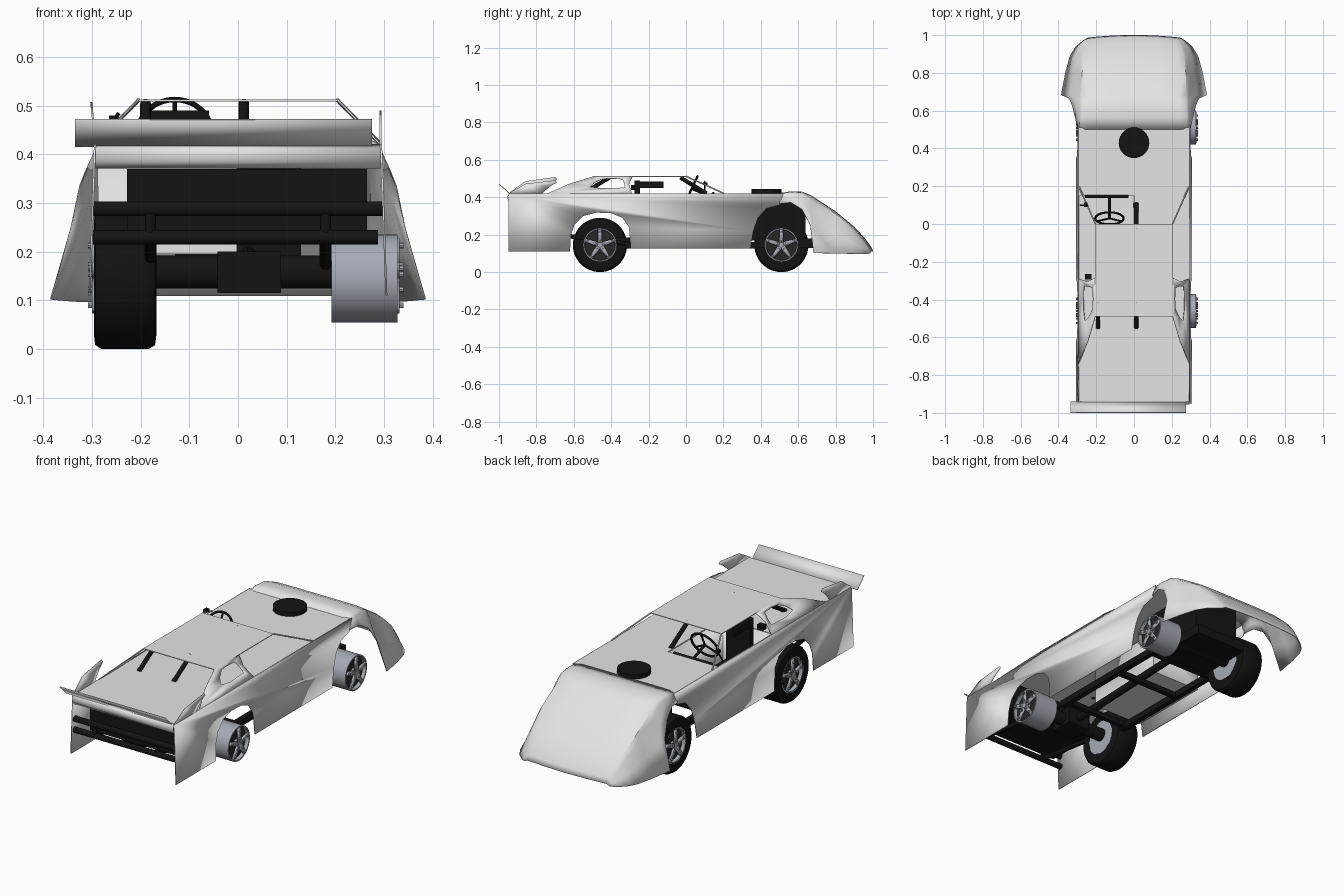
import bpy, bmesh, math
from mathutils import Vector

cube = bpy.data.objects.get("Cube")
if cube:
    bpy.data.objects.remove(cube)


def material(name, rgb):
    m = bpy.data.materials.new(name)
    m.use_nodes = True
    m.diffuse_color = (*rgb, 1)
    m.node_tree.nodes["Principled BSDF"].inputs["Base Color"].default_value = (*rgb, 1)
    return m


WHITE = material("body_white", (0.78, 0.78, 0.78))
BLACK = material("satin_black", (0.007, 0.007, 0.007))
RUBBER = material("tyre_rubber", (0.006, 0.006, 0.006))
STEEL = material("wheel_grey", (0.38, 0.41, 0.46))
DISC = material("dark_disc", (0.02, 0.02, 0.02))


def finish(name, bm, mat, thick=0, angle=35, fix=True):
    if fix:
        bmesh.ops.recalc_face_normals(bm, faces=bm.faces)
    me = bpy.data.meshes.new(name)
    bm.to_mesh(me)
    bm.free()
    ob = bpy.data.objects.new(name, me)
    bpy.context.collection.objects.link(ob)
    me.materials.append(mat)
    if thick:
        s = ob.modifiers.new("sheet", "SOLIDIFY")
        s.thickness, s.offset = thick, 0
    bpy.ops.object.select_all(action="DESELECT")
    ob.select_set(True)
    bpy.context.view_layer.objects.active = ob
    bpy.ops.object.shade_smooth_by_angle(angle=math.radians(angle))
    return ob


def box(name, lo, hi, mat):
    bm = bmesh.new()
    bmesh.ops.create_cube(bm, size=1)
    for v in bm.verts:
        v.co = [a + (b - a) * (c + 0.5) for a, b, c in zip(lo, hi, v.co)]
    return finish(name, bm, mat)


def rod(name, a, b, r, mat, seg=12):
    a, b = Vector(a), Vector(b)
    bm = bmesh.new()
    bmesh.ops.create_cone(bm, cap_ends=True, segments=seg, radius1=r, radius2=r, depth=(b - a).length)
    bm.transform((b - a).to_track_quat("Z", "Y").to_matrix().to_4x4())
    bmesh.ops.translate(bm, verts=bm.verts, vec=(a + b) / 2)
    return finish(name, bm, mat)


def sheet(name, points, mat, thick=0.004):
    bm = bmesh.new()
    bm.faces.new([bm.verts.new(p) for p in points])
    return finish(name, bm, mat, thick)


def loft(name, rows, mat, thick=0, closed=False):
    bm = bmesh.new()
    grid = [[bm.verts.new(p) for p in row] for row in rows]
    for a, b in zip(grid, grid[1:]):
        n = len(a)
        for i in range(n if closed else n - 1):
            j = (i + 1) % n
            bm.faces.new((a[i], a[j], b[j], b[i]))
    return finish(name, bm, mat, thick)


def lathe(name, profile, y, z, mat, seg=40):
    turn = [2 * math.pi * k / seg for k in range(seg)]
    rows = [[(x, y + r * math.cos(t), z + r * math.sin(t)) for t in turn] for x, r in profile]
    return loft(name, rows, mat, closed=True)


# Side panels with wheel arches, flaring slightly toward the sill
PANEL = [(-0.95, 0.11), (-0.62, 0.11), (-0.615, 0.2), (-0.595, 0.255), (-0.55, 0.3), (-0.48, 0.318),
         (-0.4, 0.315), (-0.34, 0.29), (-0.305, 0.24), (-0.295, 0.125), (0.345, 0.125), (0.36, 0.22),
         (0.385, 0.29), (0.43, 0.34), (0.5, 0.358), (0.52, 0.42), (-0.95, 0.42)]
# Sail panel loops around the quarter window
SAIL = [(-0.29, 0.42), (-0.305, 0.47), (-0.285, 0.512), (-0.4, 0.512), (-0.49, 0.512),
        (-0.62, 0.472), (-0.74, 0.42), (-0.5, 0.42)]
HOLE = [(-0.33, 0.45), (-0.33, 0.475), (-0.34, 0.497), (-0.4, 0.5), (-0.45, 0.497),
        (-0.49, 0.478), (-0.515, 0.455), (-0.45, 0.447)]
FIN = [(-0.95, 0), (-0.86, 0.065), (-0.7, 0.088), (-0.69, 0.075), (-0.73, 0.045), (-0.77, 0)]


def sail_point(s, y, z):
    return (s * (0.293 - (z - 0.42) * 0.957), y, z)


for s, side in ((1, "left"), (-1, "right")):
    sheet(side + "_body_panel", [(s * (0.305 - (z - 0.11) * 0.035), y, z) for y, z in PANEL], WHITE)
    loft(side + "_sail_panel", [[sail_point(s, *p) for p in loop] for loop in (SAIL, HOLE)], WHITE, 0.004, True)
    rod(side + "_windscreen_pillar", (s * 0.204, 0, 0.512), (s * 0.292, 0.2, 0.422), 0.004, WHITE, 8)
    h = 0.8 if s > 0 else 1
    sheet(side + "_spoiler_fin", [(s * 0.293 - 0.1 * z * (s < 0), y, 0.42 + z * h) for y, z in FIN], WHITE)

# Roof, decks, rounded tail lip and spoiler
box("roof", (-0.206, -0.49, 0.509), (0.206, 0, 0.513), WHITE)
box("hood", (-0.293, 0.15, 0.417), (0.293, 0.51, 0.421), WHITE)
box("cockpit_deck", (0, -0.3, 0.417), (0.293, 0.15, 0.421), WHITE)
box("rear_deck", (-0.293, -0.94, 0.417), (0.293, -0.3, 0.421), WHITE)
LIP = [(-0.94, 0.419), (-0.95, 0.412), (-0.954, 0.4), (-0.95, 0.385), (-0.94, 0.372)]
loft("tail_lip", [[(x, y, z) for y, z in LIP] for x in (-0.293, 0.293)], WHITE, 0.003)
sheet("spoiler", [(-0.335, -0.942, 0.417), (0.275, -0.942, 0.417), (0.275, -0.998, 0.471), (-0.335, -0.998, 0.471)], WHITE)

# Driver tub, open at the top
bm = bmesh.new()
bmesh.ops.create_cube(bm, size=1)
for v in bm.verts:
    v.co = (-0.145 + 0.284 * v.co.x, -0.075 + 0.45 * v.co.y, 0.307 + 0.222 * v.co.z)
bmesh.ops.delete(bm, geom=[f for f in bm.faces if f.normal.z > 0.5], context="FACES_ONLY")
finish("driver_tub", bm, WHITE, 0.004)

# Nose: y, top height, top half width, lower edge height, lower half width
NOSE = [(0.5, 0.421, 0.29, 0.365, 0.298), (0.56, 0.43, 0.287, 0.372, 0.31), (0.62, 0.428, 0.285, 0.335, 0.325),
        (0.665, 0.41, 0.283, 0.25, 0.343), (0.682, 0.4, 0.282, 0.102, 0.385), (0.8, 0.323, 0.282, 0.1, 0.363),
        (0.9, 0.24, 0.272, 0.098, 0.34), (0.955, 0.18, 0.255, 0.097, 0.31), (0.988, 0.135, 0.24, 0.097, 0.27),
        (1.0, 0.11, 0.23, 0.1, 0.245)]
rows = []
for y, zt, w, zb, wb in NOSE:
    drop = zt - zb
    half = [(0, zt), (0.5 * w, zt), (0.85 * w, zt - 0.01 * drop), (0.97 * w, zt - 0.06 * drop),
            (w + 0.08 * (wb - w), zt - 0.18 * drop), (w + 0.5 * (wb - w), zt - 0.58 * drop), (wb, zb)]
    both = [(-x, z) for x, z in half[:0:-1]] + half
    rows.append([(x, y - 0.25 * x * x * max(0, y - 0.8) / 0.2, z) for x, z in both])
loft("nose", rows, WHITE, 0.003)


def wheel(name, s, inner, outer, y, tyre):
    z, r = 0.145, 0.09
    d = s * (outer - inner)
    x0, x1 = s * inner, s * outer
    # Barrel with a recessed outer face
    lathe(name + "_rim", [(x0, 0.001), (x0, r), (x1, r), (x1, r - 0.007), (x1 - d * 0.15, r - 0.009)], y, z, STEEL)
    lathe(name + "_brake_disc", [(x1 - d * 0.14, 0.001), (x1 - d * 0.14, r - 0.008)], y, z, DISC)
    rod(name + "_hub", (x1 - d * 0.14, y, z), (x1 + s * 0.004, y, z), 0.02, STEEL, 20)
    for k in range(5):
        t = math.pi / 2 + k * math.tau / 5
        u, n = Vector((0, math.cos(t), math.sin(t))), Vector((0, -math.sin(t), math.cos(t)))
        c = Vector((x1, y, z))
        sheet(name + "_spoke", [c + u * a + n * b for a, b in
              ((0.012, 0.013), (0.083, 0.009), (0.083, -0.009), (0.012, -0.013))], STEEL, 0.008)
        for q in (0.028, 0.068):
            p = c + u * q
            rod(name + "_bolt", p, p + Vector((s * 0.012, 0, 0)), 0.006, STEEL, 8)
    if tyre:
        prof = [(0, 0.086), (0, 0.118), (0.02, 0.137), (0.12, 0.145), (0.88, 0.145), (0.98, 0.137), (1, 0.118), (1, 0.086)]
        lathe(name + "_tyre", [(x0 + d * f, q) for f, q in prof], y, z, RUBBER, 48)


for y, end in ((-0.46, "rear"), (0.51, "fore")):
    wheel(end + "_left_wheel", 1, 0.192, 0.328, y, False)
    wheel(end + "_right_wheel", -1, 0.168, 0.296, y, True)
    rod(end + "_axle", (-0.18, y, 0.158), (0.2, y, 0.158), 0.034, BLACK, 16)

# Chassis and driveline
box("differential", (-0.042, -0.52, 0.115), (0.088, -0.4, 0.2), BLACK)
rod("drive_shaft", (0.02, -0.46, 0.16), (0.02, 0.32, 0.19), 0.02, BLACK)
for x in (-0.19, 0.19):
    box("frame_rail", (x - 0.014, -0.33, 0.127), (x + 0.014, 0.38, 0.16), BLACK)
for y in (-0.29, 0.1, 0.36):
    box("cross_member", (-0.19, y - 0.012, 0.13), (0.19, y + 0.012, 0.157), BLACK)
box("engine", (-0.13, 0.3, 0.17), (0.13, 0.64, 0.405), BLACK)
box("front_chassis", (-0.15, 0.38, 0.13), (0.15, 0.68, 0.18), BLACK)
box("fuel_cell", (-0.228, -0.9, 0.235), (0.265, -0.62, 0.37), BLACK)
for z in (0.288, 0.23):
    rod("rear_bumper", (-0.298, -0.928, z), (0.298 if z > 0.25 else 0.288, -0.928, z), 0.015, BLACK)
for x in (-0.18, 0.18):
    rod("bumper_strut", (x, -0.928, 0.23), (x, -0.928, 0.288), 0.011, BLACK)
    rod("rear_frame_tube", (x, -0.92, 0.23), (x, -0.3, 0.15), 0.012, BLACK)

# Air cleaner on the hood
rod("air_cleaner", (0, 0.43, 0.415), (0, 0.43, 0.443), 0.081, BLACK, 32)

# Roll cage, seat and controls
for x in (-0.19, 0.012):
    rod("cage_rear_leg", (x, -0.41, 0.505), (x, -0.55, 0.42), 0.011, BLACK)
rod("cage_front_leg", (0.012, -0.03, 0.505), (0.012, 0.11, 0.42), 0.011, BLACK)
box("seat_back", (-0.2, -0.275, 0.23), (-0.06, -0.245, 0.49), BLACK)
box("seat_base", (-0.2, -0.26, 0.21), (-0.06, -0.05, 0.25), BLACK)
for x in (-0.2, -0.075):
    box("head_support", (x, -0.25, 0.45), (x + 0.015, -0.12, 0.485), BLACK)
rod("dash_bar", (-0.26, 0.145, 0.42), (-0.03, 0.145, 0.42), 0.008, BLACK)
rod("steering_column", (-0.13, 0.03, 0.445), (-0.13, 0.15, 0.4), 0.007, BLACK)
bpy.ops.mesh.primitive_torus_add(location=(-0.13, 0.03, 0.445), rotation=(math.radians(65), 0, 0),
                                 major_radius=0.075, minor_radius=0.006, major_segments=32, minor_segments=8)
ring = bpy.context.object
ring.name = "steering_wheel"
ring.data.materials.append(BLACK)
bpy.ops.object.shade_smooth_by_angle()
for a in (0, 2.1, 4.2):
    v = Vector((math.sin(a), math.cos(a) * 0.42, math.cos(a) * 0.9)) * 0.072
    rod("steering_spoke", (-0.13, 0.03, 0.445), Vector((-0.13, 0.03, 0.445)) + v, 0.005, BLACK, 8)
rod("mirror_stalk", (-0.285, 0.1, 0.425), (-0.245, 0.1, 0.485), 0.004, BLACK, 8)
box("mirror", (-0.265, 0.09, 0.465), (-0.245, 0.115, 0.48), BLACK)
box("shoulder_pad", (-0.26, -0.295, 0.44), (-0.225, -0.265, 0.465), BLACK)
